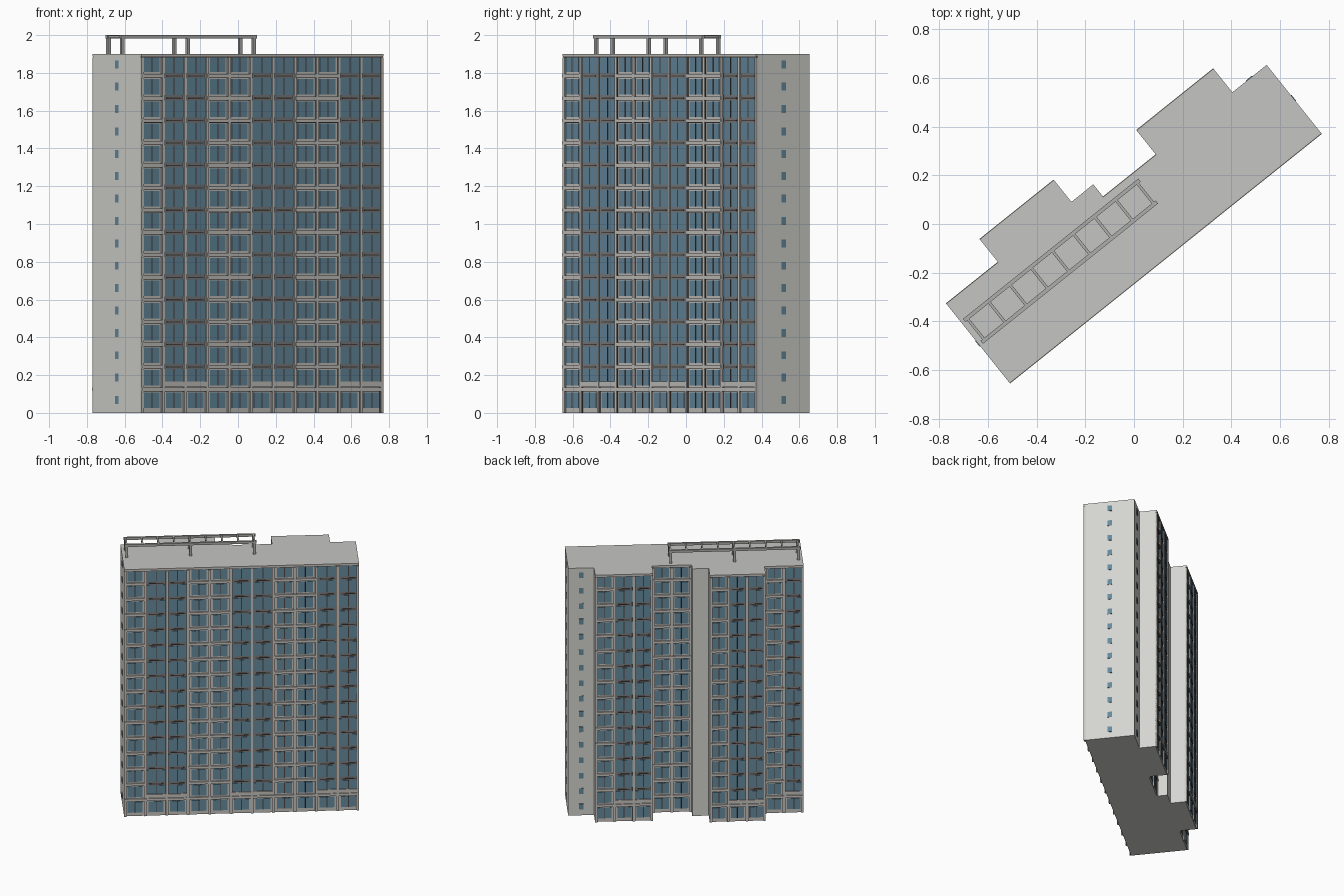
import bpy, bmesh, math
from mathutils import Vector

if "Cube" in bpy.data.objects:
    bpy.data.objects.remove(bpy.data.objects["Cube"])

ANGLE = math.atan2(1.025, 1.28)
U = Vector((math.cos(ANGLE), math.sin(ANGLE), 0))
V = Vector((-U.y, U.x, 0))
ORIGIN = Vector((-0.517, -0.645, 0))
Z = Vector((0, 0, 1))
FLOORS, STEP, FIRST, TOP = 16, 0.1185, 0.125, 1.90


def material(name, rgb):
    m = bpy.data.materials.new(name)
    m.diffuse_color = (*rgb, 1)
    m.use_nodes = True
    m.node_tree.nodes["Principled BSDF"].inputs["Base Color"].default_value = m.diffuse_color
    return m


WALL = material("pale concrete", (0.66, 0.66, 0.63))
TRIM = material("concrete trim", (0.56, 0.55, 0.52))
ROOF = material("roof grey", (0.56, 0.56, 0.55))
GLASS = material("blue glass", (0.13, 0.25, 0.34))
DARK = material("dark grey panel", (0.20, 0.205, 0.21))
FRAME = material("dark brown frame", (0.07, 0.055, 0.05))
METAL = material("pergola grey", (0.42, 0.42, 0.41))

parts = {}


def box(part, mat, origin, a, b, lo, hi):
    """Box spanning lo..hi in the frame (a, b, up), gathered into a named part."""
    bm = parts.setdefault(part, (bmesh.new(), mat))[0]
    vs = [bm.verts.new(origin + a * (hi if i & 1 else lo)[0] + b * (hi if i & 2 else lo)[1]
                       + Z * (hi if i & 4 else lo)[2]) for i in range(8)]
    for f in ((0, 2, 3, 1), (4, 5, 7, 6), (0, 1, 5, 4), (2, 6, 7, 3), (0, 4, 6, 2), (1, 3, 7, 5)):
        bm.faces.new([vs[i] for i in f])


def finish(name, bm, mats):
    bmesh.ops.recalc_face_normals(bm, faces=bm.faces)
    mesh = bpy.data.meshes.new(name)
    bm.to_mesh(mesh)
    bm.free()
    ob = bpy.data.objects.new(name, mesh)
    bpy.context.collection.objects.link(ob)
    for m in mats:
        mesh.materials.append(m)
    return ob


# Stepped slab footprint, counter-clockwise in (length, depth)
plan = [(0, 0), (1.64, 0), (1.64, 0.35), (1.46, 0.35), (1.46, 0.463), (1.055, 0.463),
        (1.055, 0.335), (0.778, 0.335), (0.778, 0.412), (0.663, 0.412), (0.663, 0.516),
        (0.273, 0.516), (0.273, 0.396), (0, 0.396)]
corners = [ORIGIN + U * u + V * v for u, v in plan]

# Main body with grey roof
bm = bmesh.new()
base = bm.faces.new([bm.verts.new(c) for c in corners])
up = bmesh.ops.extrude_face_region(bm, geom=[base])
bmesh.ops.translate(bm, verts=[e for e in up["geom"] if isinstance(e, bmesh.types.BMVert)],
                    vec=Z * TOP)
bm.normal_update()
for f in bm.faces:
    f.material_index = int(f.calc_center_median().z > TOP - 0.01)
finish("tower_body", bm, [WALL, ROOF])


def facade(i, pattern):
    """W = walled window bay, G = glazed bay, S = slit window column."""
    p, q = corners[i], corners[(i + 1) % len(corners)]
    d = (q - p).normalized()
    n = Vector((d.y, -d.x, 0))
    length = (q - p).length
    w = length / len(pattern)

    def put(part, mat, s0, s1, z0, z1, out):
        box(part, mat, p, d, n, (s0, -0.004, z0), (s1, out, z1))

    if pattern == "S":
        for k in range(FLOORS):
            z = 0.068 + STEP * k
            put("slit_windows", GLASS, w / 2 - 0.015, w / 2 + 0.015, z - 0.021, z + 0.021, 0.003)
        return

    # Concrete backing of the bays, roof edge and base strip
    put("facade_backing", TRIM, 0, length, 0, TOP, 0.0015)
    put("roof_edge", TRIM, 0, length, TOP - 0.014, TOP, 0.011)
    put("roof_shadow_gap", FRAME, 0, length, TOP - 0.019, TOP - 0.014, 0.007)

    # Piers between bays, with dark joints beside them
    for k in range(len(pattern) + 1):
        c = min(max(k * w, 0.008), length - 0.008)
        put("piers", TRIM, c - 0.008, c + 0.008, 0, TOP - 0.019, 0.011)
        put("pier_joints", FRAME, max(c - 0.0105, 0), min(c + 0.0105, length), 0,
            TOP - 0.019, 0.005)

    for b, kind in enumerate(pattern):
        s, e = b * w, (b + 1) * w
        c = (s + e) / 2
        if kind == "G":
            put("glazed_bay_panels", DARK, s + 0.008, e - 0.008, 0.165, TOP - 0.019, 0.003)
            put("lower_parapets", TRIM, s, e, FIRST + 0.012, 0.165, 0.010)
        for k in range(FLOORS):
            z = 0.068 + STEP * k
            glazed = kind == "G" and k > 0
            hw, hh = (w * 0.43, 0.045) if glazed else (w * 0.35, 0.041)
            z0 = max(z - hh, 0.167) if k == 1 and glazed else z - hh
            put("windows", GLASS, c - hw, c + hw, z0, z + hh, 0.005)
            put("mullions", FRAME, c - 0.003, c + 0.003, z0, z + hh, 0.007)
            if k == FLOORS - 1:
                continue
            # Floor ledges on walled bays, thin dark slab lines on glazed bays
            zb = FIRST + STEP * k
            if kind == "W" or k == 0:
                put("floor_ledges", TRIM, s, e, zb - 0.008, zb + 0.010, 0.013)
                put("ledge_shadow_lines", FRAME, s + 0.01, e - 0.01, zb - 0.011, zb - 0.008, 0.009)
            else:
                put("slab_lines", FRAME, s + 0.025, e - 0.025, zb - 0.003, zb + 0.003, 0.007)


facade(0, "WGGWWGGWWGG")
facade(1, "S")
facade(2, "S")
facade(4, "WGG")
facade(6, "WW")
facade(10, "WGG")
facade(12, "WG")
facade(13, "S")

# Rooftop pergola: two rails, cross bars and three pairs of posts
U0, U1, V0, V1 = 0.015, 0.937, 0.192, 0.307
for v in (V0, V1):
    box("pergola_rails", METAL, ORIGIN, U, V, (U0, v - 0.008, 1.982), (U1, v + 0.008, 2.0))
    for u in (0.03, 0.476, 0.922):
        box("pergola_posts", METAL, ORIGIN, U, V, (u - 0.009, v - 0.008, TOP - 0.01),
            (u + 0.009, v + 0.008, 1.985))
for k in range(9):
    u = 0.03 + 0.892 * k / 8
    box("pergola_crossbars", METAL, ORIGIN, U, V, (u - 0.006, V0, 1.985), (u + 0.006, V1, 1.998))

for name, (bm, mat) in parts.items():
    finish(name, bm, [mat])
